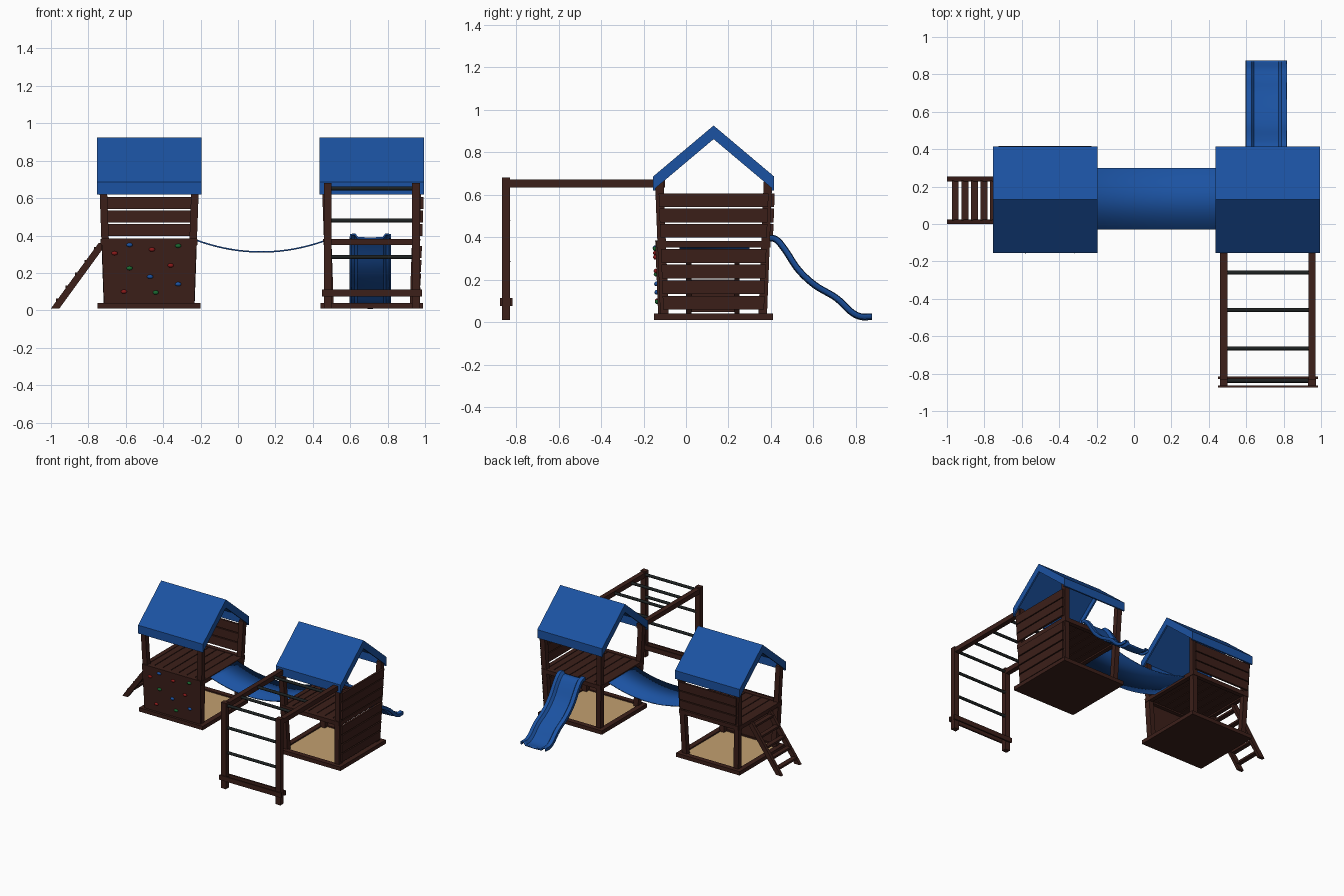
import bpy, bmesh, math
from mathutils import Vector, Matrix

if "Cube" in bpy.data.objects:
    bpy.data.objects.remove(bpy.data.objects["Cube"])


def material(name, rgb):
    m = bpy.data.materials.new(name)
    m.diffuse_color = (*rgb, 1)
    m.use_nodes = True
    m.node_tree.nodes["Principled BSDF"].inputs["Base Color"].default_value = m.diffuse_color
    return m


WOOD = material("dark_wood", (0.045, 0.014, 0.010))
BLUE = material("blue_plastic", (0.011, 0.085, 0.36))
SAND = material("sand", (0.54, 0.35, 0.16))
STEEL = material("dark_metal", (0.012, 0.015, 0.015))
RED = material("red_hold", (0.25, 0.01, 0.01))
GREEN = material("green_hold", (0.01, 0.14, 0.03))
CY = 0.13      # tower centre in y
LEFT, RIGHT = -0.475, 0.715


def finish(name, bm, mat):
    bmesh.ops.recalc_face_normals(bm, faces=bm.faces)
    me = bpy.data.meshes.new(name)
    bm.to_mesh(me)
    bm.free()
    me.materials.append(mat)
    ob = bpy.data.objects.new(name, me)
    bpy.context.collection.objects.link(ob)
    return ob


def loft(name, low, high, mat):
    """Six-sided block between two matching quads."""
    bm = bmesh.new()
    a = [bm.verts.new(p) for p in low]
    b = [bm.verts.new(p) for p in high]
    bm.faces.new(a)
    bm.faces.new(b)
    for i in range(4):
        j = (i + 1) % 4
        bm.faces.new((a[i], a[j], b[j], b[i]))
    return finish(name, bm, mat)


def rect(x0, x1, y0, y1, z):
    return [(x0, y0, z), (x1, y0, z), (x1, y1, z), (x0, y1, z)]


def box(name, x0, x1, y0, y1, z0, z1, mat=WOOD):
    return loft(name, rect(x0, x1, y0, y1, z0), rect(x0, x1, y0, y1, z1), mat)


def rod(name, x0, x1, y, z, r=0.011):
    bm = bmesh.new()
    m = Matrix.Translation(((x0 + x1) / 2, y, z)) @ Matrix.Rotation(math.pi / 2, 4, 'Y')
    bmesh.ops.create_cone(bm, cap_ends=True, segments=12, radius1=r, radius2=r, depth=x1 - x0, matrix=m)
    ob = finish(name, bm, STEEL)
    smooth(ob)


def smooth(ob, angle=40):
    bpy.ops.object.select_all(action='DESELECT')
    ob.select_set(True)
    bpy.context.view_layer.objects.active = ob
    bpy.ops.object.shade_smooth_by_angle(angle=math.radians(angle))


def ox(z): return 0.222 + 0.036 * z    # post offsets grow with height
def oy(z): return 0.230 + 0.039 * z


def wall_board(name, cx, side, z0, z1, near=0.018, far=0.034, extra=0.005):
    """Board following the lean of the posts on one side of a tower."""
    quads = []
    for z in (z0, z1):
        s = 1 if side[0] == '+' else -1
        if side[1] == 'x':
            h = oy(z) + extra
            quads.append(rect(cx + s * (ox(z) + near), cx + s * (ox(z) + far), CY - h, CY + h, z))
        else:
            h = ox(z) + extra
            quads.append(rect(cx - h, cx + h, CY + s * (oy(z) + near), CY + s * (oy(z) + far), z))
    return loft(name, *quads, WOOD)


def tower(side, cx):
    # sandbox with floor and sand
    box(side + "_sandbox_floor", cx - .27, cx + .27, CY - .275, CY + .275, .01, .018)
    box(side + "_sand", cx - .235, cx + .235, CY - .24, CY + .24, .018, .03, SAND)
    for s in (-1, 1):
        y, x = CY + s * .26, cx + s * .255
        box(side + "_sandbox_long_board", cx - .275, cx + .275, y - .02, y + .02, .01, .04)
        box(side + "_sandbox_side_board", x - .02, x + .02, CY - .24, CY + .24, .01, .04)
    # leaning corner posts
    for sx in (-1, 1):
        for sy in (-1, 1):
            q = []
            for z in (.01, .66):
                x, y = cx + sx * ox(z), CY + sy * oy(z)
                q.append(rect(x - .02, x + .02, y - .02, y + .02, z))
            loft(side + "_corner_post", *q, WOOD)
    # deck beams and planks
    for d in ('+x', '-x', '+y', '-y'):
        wall_board(side + "_deck_beam", cx, d, .35, .382, -.01, .024, .02)
    n = 7
    w = .49 / n
    for i in range(n):
        x = cx - .245 + i * w
        box(side + "_deck_plank", x + .003, x + w - .003, CY - .25, CY + .25, .362, .378)
    # canopy roof: thin sheets, gable trims, eave trims
    for s in (-1, 1):
        def slope(name, x0, x1, t):
            def q(x):
                e = CY + s * .285
                return [(x, CY, .925), (x, e, .685), (x, e, .685 - t), (x, CY, .925 - t)]
            loft(side + name, q(x0), q(x1), BLUE)
        slope("_roof_sheet", cx - .28, cx + .28, .014)
        slope("_roof_gable_trim", cx - .28, cx - .268, .064)
        slope("_roof_gable_trim", cx + .268, cx + .28, .064)
        y = sorted((CY + s * .285, CY + s * .273))
        box(side + "_roof_eave_trim", cx - .28, cx + .28, *y, .62, .685, BLUE)


tower("left", LEFT)
tower("right", RIGHT)

# slatted walls
for i in range(3):
    z = .397 + i * .072
    wall_board("left_back_slat", LEFT, '+y', z, z + .065)
    wall_board("right_side_upper_slat", RIGHT, '+x', z, z + .065)
for i in range(4):
    z = .058 + i * .0735
    wall_board("right_side_lower_slat", RIGHT, '+x', z, z + .065)

# climbing wall and holds
wall_board("climbing_wall", LEFT, '-y', .04, .385, .018, .03, .018)
holds = [(-.58, .35, BLUE), (-.46, .325, RED), (-.32, .345, GREEN), (-.66, .305, RED), (-.36, .24, RED),
         (-.58, .225, GREEN), (-.47, .18, BLUE), (-.32, .14, BLUE), (-.61, .10, RED), (-.44, .095, GREEN)]
for x, z, m in holds:
    bm = bmesh.new()
    bmesh.ops.create_icosphere(bm, subdivisions=2, radius=.014)
    bmesh.ops.transform(bm, matrix=Matrix.Translation((x, CY - oy(z) - .032, z)) @ Matrix.Diagonal((1.2, .8, .8, 1)),
                        verts=bm.verts)
    smooth(finish("climbing_hold", bm, m))

# access ladder
for y in (0.0, .228):
    lo = rect(-1.0, -.955, y, y + .025, .01)
    hi = rect(-.745, -.70, y, y + .025, .36)
    loft("ladder_rail", lo, hi, WOOD)
for i in range(5):
    x = -.955 + i * .051
    z = .055 + i * .069
    box("ladder_step", x - .018, x + .018, .02, .233, z - .008, z + .008)

# monkey bars
for x in (.48, .952):
    box("monkey_bar_post", x - .021, x + .021, -.866, -.828, .01, .68)
    box("monkey_bar_rail", x - .019, x + .019, -.83, -.10, .633, .67)
for y in (-.26, -.46, -.665):
    rod("monkey_bar_rung", .49, .94, y, .652)
for z in (.652, .48, .285):
    rod("climbing_rung", .49, .94, -.838, z)
for y in (-.875, -.828):
    box("monkey_bar_foot_board", .45, .985, y, y + .012, .075, .112)


def curve_points(pts, steps=5):
    """Catmull-Rom samples through 2D points."""
    p = [Vector(q) for q in pts]
    p = [2 * p[0] - p[1]] + p + [2 * p[-1] - p[-2]]
    out = []
    for i in range(1, len(p) - 2):
        a, b, c, d = p[i - 1:i + 3]
        for k in range(steps):
            t = k / steps
            out.append(.5 * (2 * b + (c - a) * t + (2 * a - 5 * b + 4 * c - d) * t * t
                             + (3 * b - a - 3 * c + d) * t ** 3))
    return out + [p[-2]]


def sheet(name, rows, thick):
    bm = bmesh.new()
    g = [[bm.verts.new(v) for v in r] for r in rows]
    for a, b in zip(g, g[1:]):
        for i in range(len(a) - 1):
            bm.faces.new((a[i], a[i + 1], b[i + 1], b[i]))
    ob = finish(name, bm, BLUE)
    s = ob.modifiers.new("thickness", 'SOLIDIFY')
    s.thickness, s.offset = thick, 0
    smooth(ob)


# wavy slide with raised side lips
path = curve_points([(.385, .385), (.42, .378), (.46, .33), (.52, .24), (.60, .165), (.70, .105),
                     (.77, .04), (.82, .015), (.875, .014)])
section = [(.602, 0), (.602, .02), (.625, .022), (.64, .002), (.707, 0), (.775, .002), (.79, .022), (.813, .02), (.813, 0)]
rows = []
for i, p in enumerate(path):
    t = (path[min(i + 1, len(path) - 1)] - path[max(i - 1, 0)]).normalized()
    n = Vector((-t.y, t.x))
    rows.append([(x, p.x + n.x * h, p.y + n.y * h) for x, h in section])
sheet("slide", rows, .01)

# sagging bridge between the towers
rows = []
for i in range(25):
    u = i / 12 - 1
    x, z = .125 + u * .345, .312 + .062 * u * u
    rows.append([(x, -.03, z), (x, .30, z)])
sheet("sagging_bridge", rows, .008)
